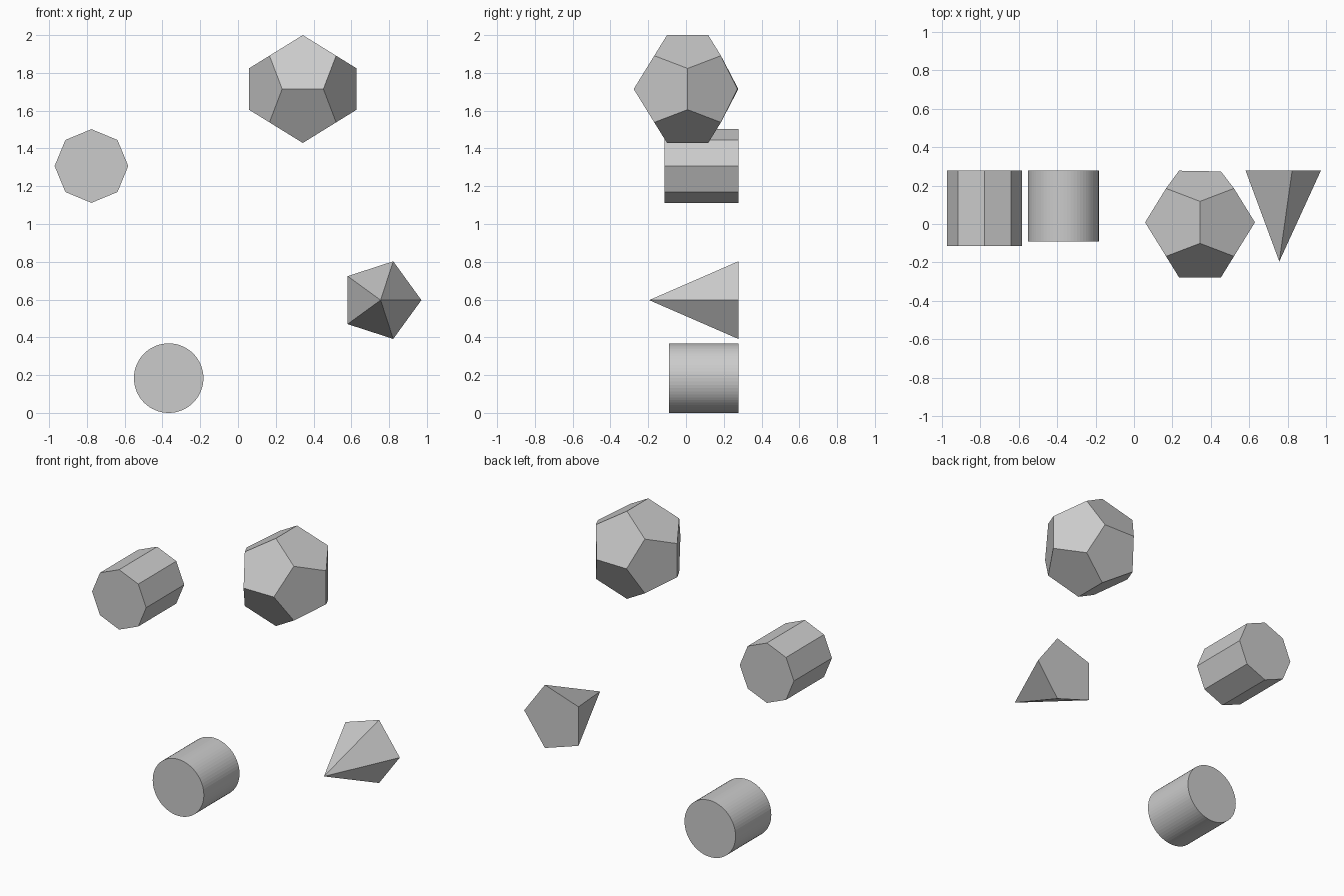
import bpy, bmesh
from math import sin, cos, tau, sqrt, radians
from mathutils import Vector

if "Cube" in bpy.data.objects:
    bpy.data.objects.remove(bpy.data.objects["Cube"])

BACK = 0.277  # shared flat back plane


def finish(bm, name):
    bmesh.ops.recalc_face_normals(bm, faces=bm.faces[:])
    mesh = bpy.data.meshes.new(name)
    bm.to_mesh(mesh)
    bm.free()
    obj = bpy.data.objects.new(name, mesh)
    bpy.context.collection.objects.link(obj)
    return obj


def ring(bm, x, z, y, r, n):
    return [bm.verts.new((x + r * cos(tau * i / n), y, z + r * sin(tau * i / n)))
            for i in range(n)]


def prism(name, x, z, r, n, front):
    bm = bmesh.new()
    a, b = ring(bm, x, z, front, r, n), ring(bm, x, z, BACK, r, n)
    bm.faces.new(a)
    bm.faces.new(b)
    for i in range(n):
        j = (i + 1) % n
        bm.faces.new((a[i], a[j], b[j], b[i]))
    return finish(bm, name)


def pyramid(name, x, z, r, n, front):
    bm = bmesh.new()
    base = ring(bm, x, z, BACK, r, n)
    tip = bm.verts.new((x, front, z))
    bm.faces.new(base)
    for i in range(n):
        bm.faces.new((base[i], base[(i + 1) % n], tip))
    return finish(bm, name)


def dodecahedron(name, center, reach):
    phi = (1 + sqrt(5)) / 2
    s = reach / phi
    signs = (-1, 1)
    pts = [(a, b, c) for a in signs for b in signs for c in signs]
    for a in signs:
        for b in signs:
            p, q = a / phi, b * phi
            pts += [(0, p, q), (p, q, 0), (q, 0, p)]
    bm = bmesh.new()
    for p in pts:
        bm.verts.new(Vector(p) * s + Vector(center))
    bmesh.ops.convex_hull(bm, input=bm.verts[:])
    # merge hull triangles into pentagons
    bmesh.ops.dissolve_limit(bm, angle_limit=radians(5),
                             verts=bm.verts[:], edges=bm.edges[:])
    # back edge pressed slightly flat
    for v in bm.verts:
        if v.co.y > BACK:
            v.co.y = BACK if v.co.x < center[0] else BACK - 0.004
    return finish(bm, name)


# Four separate solids, all facing the front
prism("octagonal_prism", -0.776, 1.307, 0.195, 8, -0.114)
prism("cylinder", -0.367, 0.184, 0.184, 64, -0.09)
pyramid("pentagonal_pyramid", 0.755, 0.597, 0.216, 5, -0.195)
dodecahedron("dodecahedron", (0.343, 0.0085, 1.7145), 0.2855)
